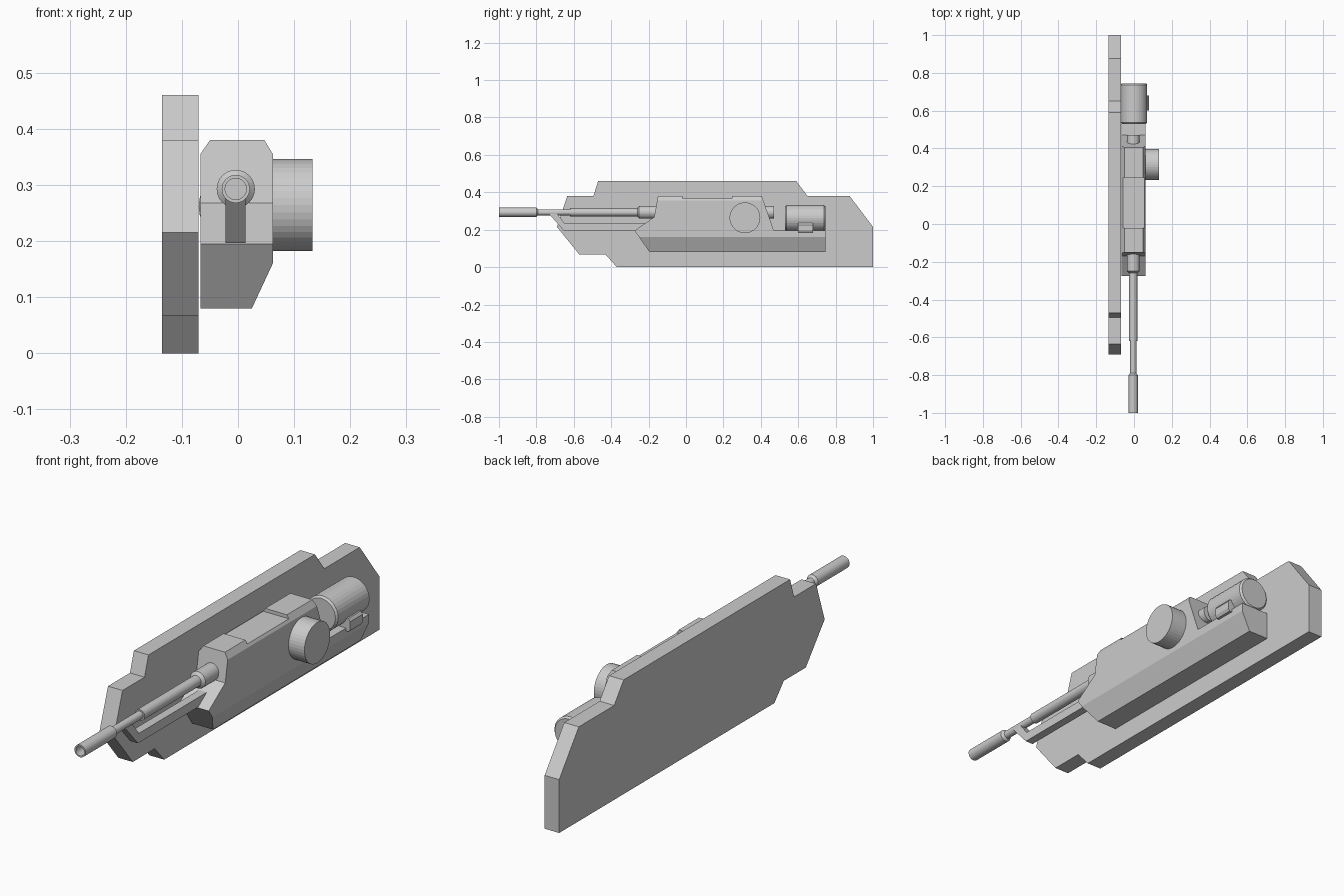
import bpy, bmesh
from math import cos, sin, tau
from mathutils import Vector

cube = bpy.data.objects.get("Cube")
if cube:
    bpy.data.objects.remove(cube, do_unlink=True)

grey = bpy.data.materials.new("light_grey")
grey.use_nodes = True
grey.diffuse_color = (0.6, 0.6, 0.6, 1)
grey.node_tree.nodes["Principled BSDF"].inputs["Base Color"].default_value = (0.6, 0.6, 0.6, 1)


def finish(name, bm):
    bmesh.ops.recalc_face_normals(bm, faces=bm.faces)
    mesh = bpy.data.meshes.new(name)
    bm.to_mesh(mesh)
    bm.free()
    mesh.materials.append(grey)
    obj = bpy.data.objects.new(name, mesh)
    bpy.context.collection.objects.link(obj)
    return obj


def prism(name, outline, start, end, axis="X"):
    """Extrude a (y, z) outline along X, or an (x, z) outline along Y."""
    bm = bmesh.new()
    place = (lambda a, b: (start, a, b)) if axis == "X" else (lambda a, b: (a, start, b))
    face = bm.faces.new([bm.verts.new(place(a, b)) for a, b in outline])
    moved = bmesh.ops.extrude_face_region(bm, geom=[face])["geom"]
    step = Vector((end - start, 0, 0) if axis == "X" else (0, end - start, 0))
    bmesh.ops.translate(bm, vec=step, verts=[v for v in moved if isinstance(v, bmesh.types.BMVert)])
    return finish(name, bm)


def lathe(name, profile, centre, axis="Y", sides=32):
    """Turn (position, radius) pairs about an axis and cap both ends."""
    bm = bmesh.new()
    rings = []
    for pos, r in profile:
        ring = []
        for i in range(sides):
            u, w = r * cos(tau * i / sides), r * sin(tau * i / sides)
            co = (centre[0] + u, pos, centre[1] + w) if axis == "Y" else (pos, centre[0] + u, centre[1] + w)
            ring.append(bm.verts.new(co))
        rings.append(ring)
    for a, b in zip(rings, rings[1:]):
        for i in range(sides):
            j = (i + 1) % sides
            bm.faces.new((a[i], a[j], b[j], b[i]))
    bm.faces.new(rings[0])
    bm.faces.new(rings[-1])
    return finish(name, bm)


def cut(obj, tool, operation):
    mod = obj.modifiers.new(operation, "BOOLEAN")
    mod.operation, mod.object, mod.solver = operation, tool, "EXACT"
    bpy.context.view_layer.objects.active = obj
    bpy.ops.object.modifier_apply(modifier=mod.name)
    bpy.data.objects.remove(tool, do_unlink=True)


# Side armour plate
prism("side_plate", [(-0.37, 0), (1, 0), (1, 0.215), (0.875, 0.38), (0.65, 0.38), (0.59, 0.46),
                     (-0.47, 0.46), (-0.495, 0.38), (-0.635, 0.38), (-0.69, 0.215),
                     (-0.57, 0.067), (-0.43, 0.067)], -0.135, -0.07)

# Main body: side silhouette trimmed by a chamfered cross-section
body = prism("body", [(-0.195, 0.08), (0.745, 0.08), (0.745, 0.195), (0.47, 0.195), (0.405, 0.38),
                      (-0.15, 0.38), (-0.17, 0.268), (-0.275, 0.195)], -0.067, 0.062)
section = prism("section", [(-0.08, 0.07), (0.02, 0.07), (0.062, 0.16), (0.07, 0.175), (0.07, 0.342),
                            (0.047, 0.38), (0.035, 0.4), (-0.037, 0.4), (-0.05, 0.38), (-0.08, 0.336)],
                -0.4, 0.9, "Y")
cut(body, section, "INTERSECT")
recess = prism("recess", [(-0.02, 0.366), (0.245, 0.366), (0.245, 0.42), (-0.02, 0.42)], -0.1, 0.1)
cut(body, recess, "DIFFERENCE")

# Stepped barrel with a hollow muzzle
axis = (-0.004, 0.293)
lathe("barrel", [(-0.9, 0.019), (-1, 0.019), (-1, 0.025), (-0.8, 0.025), (-0.79, 0.016), (-0.62, 0.016),
                 (-0.62, 0.022), (-0.26, 0.022), (-0.25, 0.034), (-0.12, 0.034)], axis)
lathe("rear_stub", [(0.38, 0.034), (0.47, 0.034)], axis)

# Bracket below the barrel
prism("barrel_bracket", [(-0.735, 0.287), (-0.655, 0.197), (-0.2, 0.197), (-0.2, 0.235), (-0.65, 0.235),
                         (-0.69, 0.287)], -0.022, 0.013)

# Side drum
lathe("side_drum", [(0.05, 0.082), (0.133, 0.082)], (0.315, 0.264), "X", 40)

# Rear canister and its clamp
lathe("canister", [(0.53, 0.063), (0.538, 0.07), (0.737, 0.07), (0.745, 0.063)], (0, 0.262))
prism("canister_clamp", [(0.03, 0.183), (0.073, 0.183), (0.08, 0.195), (0.08, 0.225), (0.072, 0.236),
                         (0.03, 0.236)], 0.6, 0.68, "Y")
